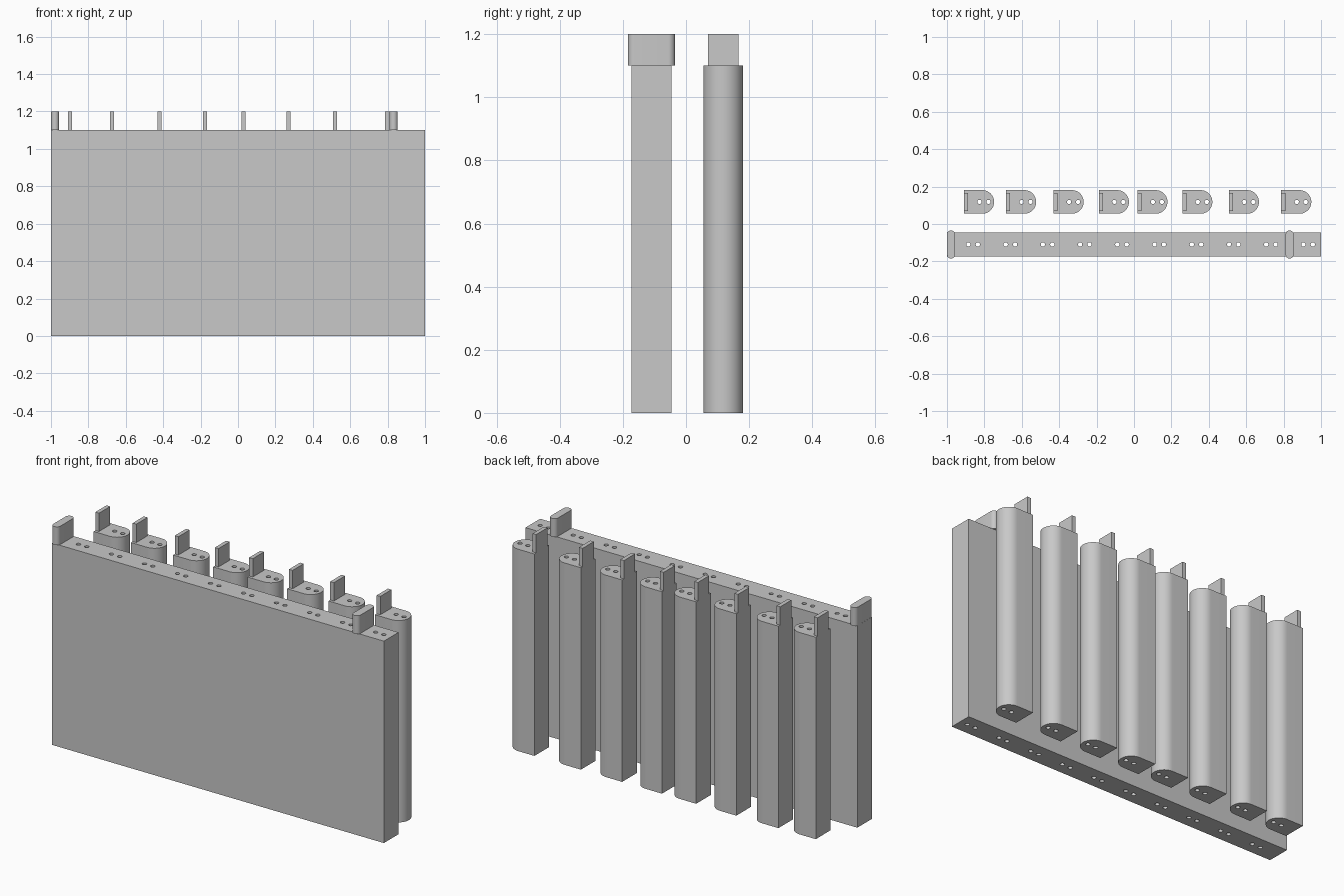
import bpy, bmesh, math

if "Cube" in bpy.data.objects:
    bpy.data.objects.remove(bpy.data.objects["Cube"])

grey = bpy.data.materials.new("light_grey")
grey.diffuse_color = (0.58, 0.58, 0.58, 1)
grey.use_nodes = True
grey.node_tree.nodes["Principled BSDF"].inputs["Base Color"].default_value = grey.diffuse_color

HEIGHT, TOP = 1.10, 1.20      # body height, top of tabs
PANEL_Y, POST_Y = -0.1095, 0.118
HALF = 0.063                  # half thickness of panel and posts
HOLE_R = 0.0115


def arc(cx, cy, r, a0, a1, n):
    return [(cx + r * math.cos(math.radians(a0 + (a1 - a0) * i / n)),
             cy + r * math.sin(math.radians(a0 + (a1 - a0) * i / n))) for i in range(n + 1)]


def rect(x0, x1, y0, y1):
    return [(x0, y0), (x1, y0), (x1, y1), (x0, y1)]


def prisms(name, outlines, z0, z1):
    """Extrude one or more closed outlines into a single object."""
    bm = bmesh.new()
    for pts in outlines:
        low = [bm.verts.new((x, y, z0)) for x, y in pts]
        high = [bm.verts.new((x, y, z1)) for x, y in pts]
        bm.faces.new(low[::-1])
        bm.faces.new(high)
        n = len(pts)
        for i in range(n):
            j = (i + 1) % n
            bm.faces.new((low[i], low[j], high[j], high[i]))
    mesh = bpy.data.meshes.new(name)
    bm.to_mesh(mesh)
    bm.free()
    obj = bpy.data.objects.new(name, mesh)
    bpy.context.collection.objects.link(obj)
    mesh.materials.append(grey)
    return obj


def drill(obj, centres):
    """Cut vertical through holes."""
    cutter = prisms("hole_cutter", [arc(x, y, HOLE_R, 0, 360, 20)[:-1] for x, y in centres],
                    -0.1, HEIGHT + 0.1)
    cutter.hide_render = True
    mod = obj.modifiers.new("holes", 'BOOLEAN')
    mod.operation, mod.solver, mod.object = 'DIFFERENCE', 'EXACT', cutter
    deps = bpy.context.evaluated_depsgraph_get()
    mesh = bpy.data.meshes.new_from_object(obj.evaluated_get(deps))
    obj.modifiers.clear()
    obj.data = mesh
    bpy.data.objects.remove(cutter)


def smooth(obj):
    bpy.ops.object.select_all(action='DESELECT')
    obj.select_set(True)
    bpy.context.view_layer.objects.active = obj
    bpy.ops.object.shade_smooth_by_angle(angle=math.radians(30))


# Long front panel with ten pairs of holes
panel = prisms("panel", [rect(-1, 1, PANEL_Y - HALF, PANEL_Y + HALF)], 0, HEIGHT)
drill(panel, [(-0.885 + 0.199 * k + d, PANEL_Y) for k in range(10) for d in (0, 0.05)])
smooth(panel)

# Two round-ended tabs on top of the panel
R, REACH = 0.0217, 0.075
for i, x in enumerate((-0.978, 0.832)):
    ends = (arc(x, PANEL_Y + REACH - R, R, 0, 180, 16)
            + arc(x, PANEL_Y - REACH + R, R, 180, 360, 16))
    smooth(prisms(f"panel_tab_{i + 1}", [ends], HEIGHT, TOP))

# Row of D-shaped posts, each with two holes and a flat tab
for i, x in enumerate((-0.909, -0.684, -0.430, -0.188, 0.018, 0.258, 0.507, 0.787)):
    outline = ([(x, POST_Y + HALF), (x, POST_Y - HALF)]
               + arc(x + 0.161 - HALF, POST_Y, HALF, -90, 90, 32))
    post = prisms(f"post_{i + 1}", [outline], 0, HEIGHT)
    drill(post, [(x + 0.083, POST_Y), (x + 0.131, POST_Y)])
    smooth(post)
    prisms(f"post_tab_{i + 1}", [rect(x, x + 0.022, POST_Y - 0.048, POST_Y + 0.048)], HEIGHT, TOP)
